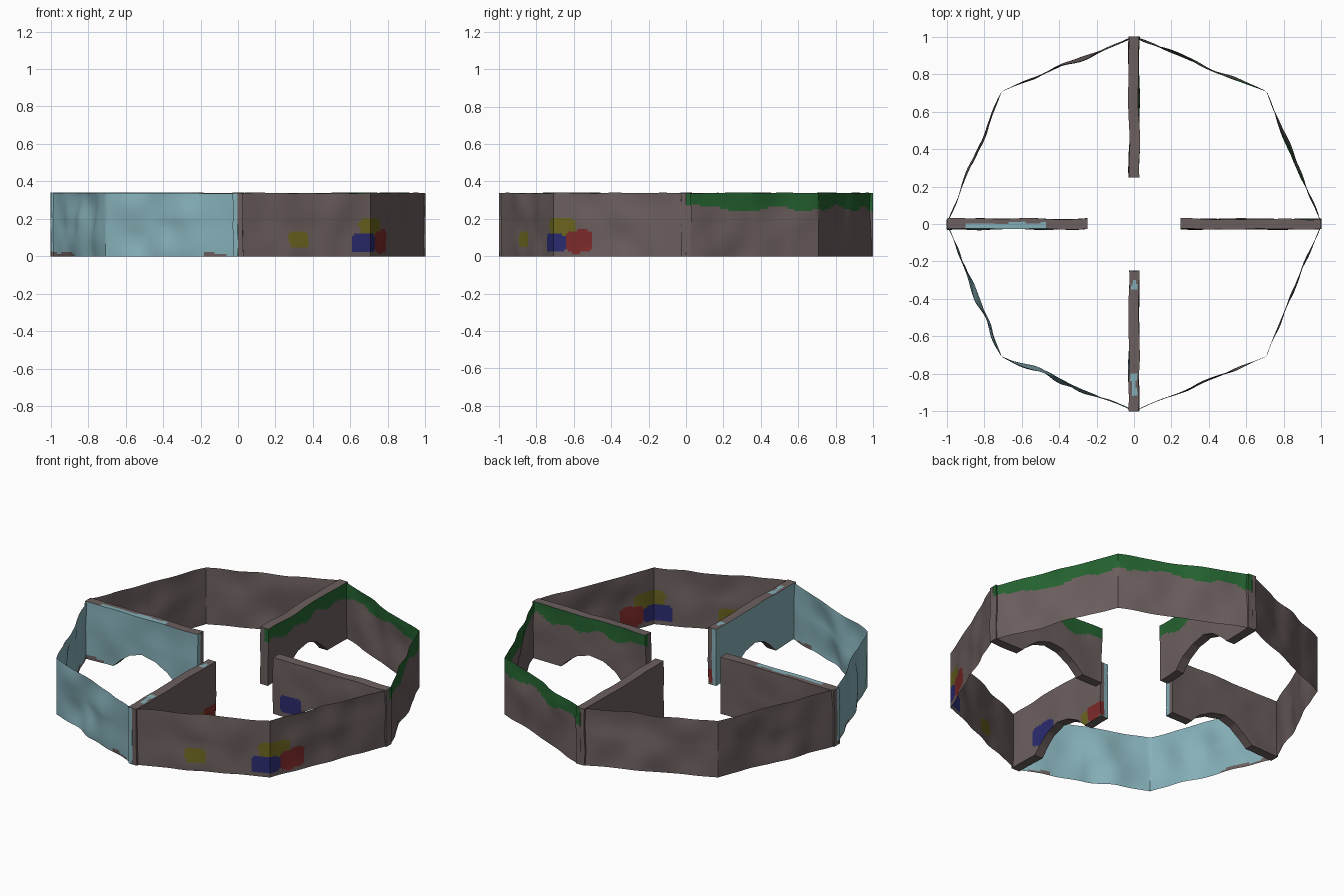
import bpy, bmesh, math
from mathutils import Vector, noise

if "Cube" in bpy.data.objects:
    bpy.data.objects.remove(bpy.data.objects["Cube"])

H = 0.338            # wall height
T = 0.027            # half thickness of the divider walls
R_IN, R_OUT = 0.25, 1.0


def material(name, rgb):
    m = bpy.data.materials.new(name)
    m.diffuse_color = (*rgb, 1)
    m.use_nodes = True
    m.node_tree.nodes["Principled BSDF"].inputs["Base Color"].default_value = m.diffuse_color
    return m


STONE, ICE, MOSS, YELLOW, BLUE, RED = range(6)
MATS = [material("stone_brown", (0.150, 0.115, 0.113)),
        material("ice_blue", (0.235, 0.43, 0.48)),
        material("moss_green", (0.018, 0.125, 0.030)),
        material("paint_yellow", (0.150, 0.130, 0.014)),
        material("paint_blue", (0.025, 0.025, 0.165)),
        material("paint_red", (0.21, 0.024, 0.024))]

# paint blots: colour, centre, half sizes
BLOTS = [(RED, (0.755, -0.56, 0.08), (0.04, 0.085, 0.06)),
         (BLUE, (0.67, -0.70, 0.07), (0.068, 0.09, 0.052)),
         (YELLOW, (0.70, -0.65, 0.15), (0.06, 0.09, 0.055)),
         (YELLOW, (0.32, -0.865, 0.09), (0.056, 0.06, 0.046)),
         (BLUE, (0.37, -0.03, 0.08), (0.075, 0.06, 0.053)),
         (BLUE, (0.03, -0.74, 0.11), (0.06, 0.09, 0.06)),
         (RED, (0.03, -0.30, 0.05), (0.06, 0.06, 0.045)),
         (YELLOW, (0.03, -0.39, 0.04), (0.06, 0.03, 0.04))]


def paint(p):
    """Colour of a vertical surface, by quadrant."""
    wob = noise.noise(p * 9)
    if p.x < 0 and p.y < 0:
        # ice, chipped away at a few places near the ground
        if p.z < 0.02 + 0.02 * wob and (p.x < -0.87 or -0.18 < p.x < -0.06):
            return STONE
        return ICE
    if p.x > 0 and p.y > 0:
        s = math.atan2(p.y, p.x) * 6 + p.length * 14
        edge = 0.255 + 0.014 * math.sin(s * 2.3) + 0.02 * wob
        return MOSS if p.z > edge else STONE
    if p.x > 0 and p.y < 0:
        for col, c, h in BLOTS:
            d = sum(abs((p[i] - c[i]) / h[i]) ** 4 for i in range(3))
            if d < 1 + 0.6 * wob:
                return col
    return STONE


def paint_top(p):
    """Tops are stone with a few ice patches on the icy quadrant's walls."""
    wob = 0.012 * noise.noise(p * 12)
    if -0.9 < p.x < -0.47 and p.y < 0.004 + wob:
        return ICE
    if abs(p.x) < 0.015 + wob and (-0.92 < p.y < -0.8 or -0.35 < p.y < -0.3):
        return ICE
    return STONE


def paint_stone(p):
    return STONE


def patch(bm, f, nu, nv, rule):
    """Grid of quads over f(u, v), coloured by rule at each face centre."""
    vs = [[bm.verts.new(f(i / nu, j / nv)) for j in range(nv + 1)] for i in range(nu + 1)]
    for i in range(nu):
        for j in range(nv):
            face = bm.faces.new((vs[i][j], vs[i + 1][j], vs[i + 1][j + 1], vs[i][j + 1]))
            face.material_index = rule(face.calc_center_median())


def finish(bm, name):
    me = bpy.data.meshes.new(name)
    bm.to_mesh(me)
    bm.free()
    for m in MATS:
        me.materials.append(m)
    ob = bpy.data.objects.new(name, me)
    bpy.context.collection.objects.link(ob)
    bpy.context.view_layer.objects.active = ob
    ob.select_set(True)
    bpy.ops.object.shade_smooth_by_angle(angle=math.radians(30))
    ob.select_set(False)


# outer wall: eight thin panels with a dented surface
bm = bmesh.new()
for k in range(8):
    a0, a1 = k * math.pi / 4, (k + 1) * math.pi / 4
    A = Vector((math.cos(a0), math.sin(a0), 0))
    B = Vector((math.cos(a1), math.sin(a1), 0))
    patch(bm, lambda u, v: A.lerp(B, u) + Vector((0, 0, H * v)), 66, 28, paint)
bmesh.ops.remove_doubles(bm, verts=bm.verts, dist=1e-4)
for v in bm.verts:
    ang = math.atan2(v.co.y, v.co.x)
    fade = abs(math.sin(ang * 4)) ** 0.5
    amp = 0.034 if v.co.x < 0 and v.co.y < 0 else 0.022
    mid = round((ang - math.pi / 8) / (math.pi / 4)) * math.pi / 4 + math.pi / 8
    d = noise.noise(v.co * 5.5) * amp * fade
    if v.co.z > H - 0.001:
        v.co.z += 0.006 * noise.noise(v.co * 7)
    v.co += Vector((math.cos(mid), math.sin(mid), 0)) * d
finish(bm, "outer_wall")

# low arch under each divider, as (radius, height) points
ARCH = [(0.25, 0), (0.39, 0), (0.45, 0.06), (0.53, 0.105), (0.62, 0.12),
        (0.70, 0.095), (0.76, 0.05), (0.81, 0), (1.0, 0)]


def arch_z(r):
    for (r0, z0), (r1, z1) in zip(ARCH, ARCH[1:]):
        if r <= r1:
            return z0 + (z1 - z0) * (r - r0) / (r1 - r0)
    return 0.0


# divider walls: four arched slabs pointing at the centre
for k, name in enumerate(("right", "back", "left", "front")):
    a = k * math.pi / 2
    out = Vector((round(math.cos(a)), round(math.sin(a)), 0))
    side = Vector((-out.y, out.x, 0))

    def at(u, s, v):
        r = R_IN + (R_OUT - R_IN) * u
        z0 = arch_z(r)
        return out * r + side * (s * T) + Vector((0, 0, z0 + (H - z0) * v))

    bm = bmesh.new()
    patch(bm, lambda u, v: at(u, 1, v), 75, 26, paint)
    patch(bm, lambda u, v: at(u, -1, v), 75, 26, paint)
    patch(bm, lambda u, v: at(u, 2 * v - 1, 1), 75, 6, paint_top)
    patch(bm, lambda u, v: at(u, 2 * v - 1, 0), 75, 6, paint_stone)
    patch(bm, lambda u, v: at(0, 2 * u - 1, v), 6, 26, paint)
    patch(bm, lambda u, v: at(1, 2 * u - 1, v), 6, 26, paint)
    bmesh.ops.remove_doubles(bm, verts=bm.verts, dist=1e-4)
    bmesh.ops.recalc_face_normals(bm, faces=bm.faces)
    # uneven, hand-cut surface
    for v in bm.verts:
        n = noise.noise_vector(v.co * 6)
        v.co += side * (n.x * 0.009) - out * (abs(n.y) * 0.004)
        if v.co.z > 0.001:
            v.co.z += n.z * 0.005
    finish(bm, name + "_divider_wall")
